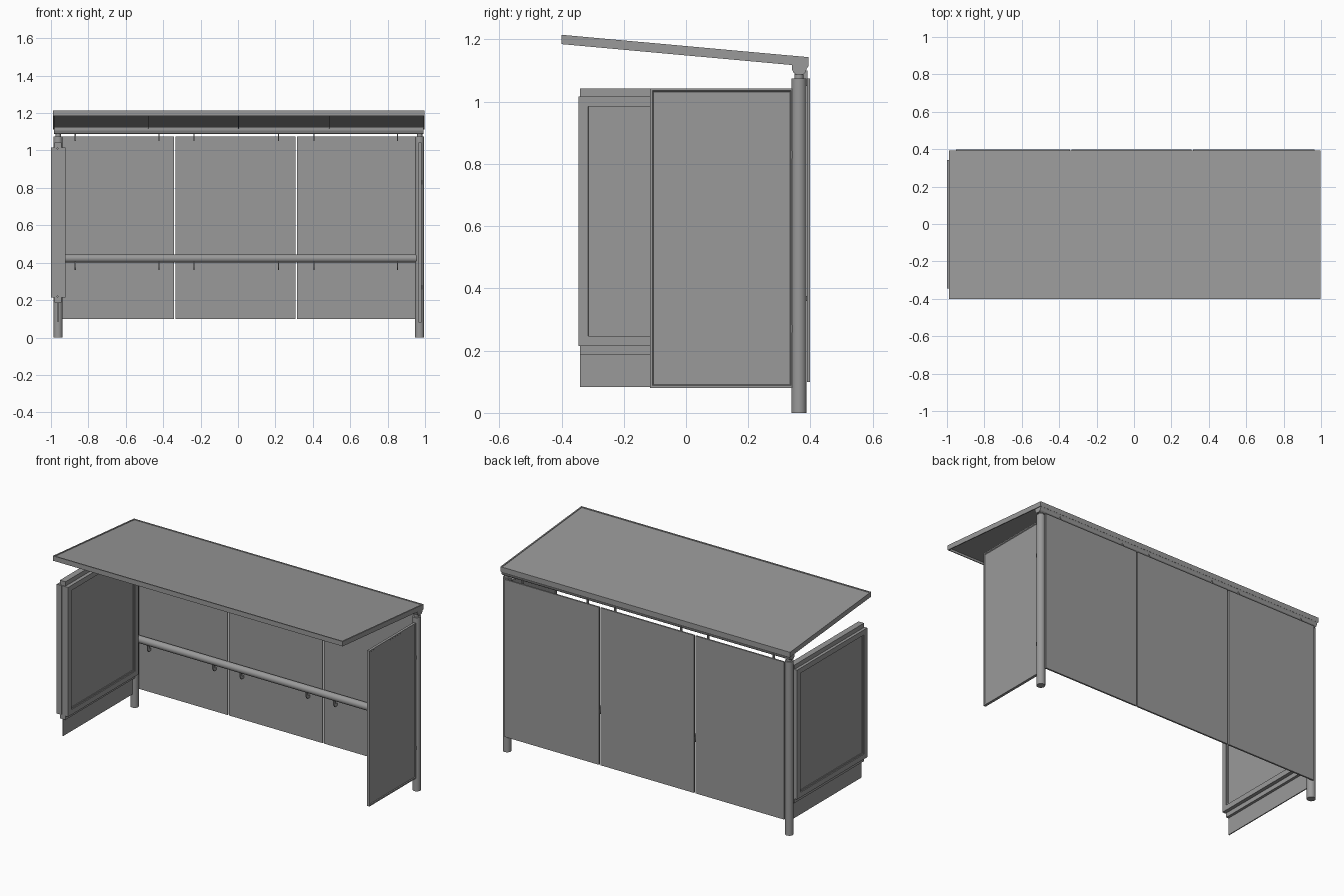
import bpy, bmesh
from mathutils import Vector

if "Cube" in bpy.data.objects:
    bpy.data.objects.remove(bpy.data.objects["Cube"])

# Dark grey paint shared by all parts
paint = bpy.data.materials.new("dark_grey_paint")
paint.diffuse_color = (0.32, 0.32, 0.32, 1)
paint.use_nodes = True
paint.node_tree.nodes["Principled BSDF"].inputs["Base Color"].default_value = paint.diffuse_color


def make(name, bm):
    bmesh.ops.recalc_face_normals(bm, faces=bm.faces)
    me = bpy.data.meshes.new(name)
    bm.to_mesh(me)
    bm.free()
    me.materials.append(paint)
    ob = bpy.data.objects.new(name, me)
    bpy.context.collection.objects.link(ob)
    return ob


def extrude_x(name, pts, x0, x1):
    """Extrude a (y, z) profile along x."""
    bm = bmesh.new()
    f = bm.faces.new([bm.verts.new((x0, y, z)) for y, z in pts])
    r = bmesh.ops.extrude_face_region(bm, geom=[f])
    vs = [v for v in r["geom"] if isinstance(v, bmesh.types.BMVert)]
    bmesh.ops.translate(bm, verts=vs, vec=(x1 - x0, 0, 0))
    return make(name, bm)


def box(name, x0, x1, y0, y1, z0, z1):
    return extrude_x(name, [(y0, z0), (y1, z0), (y1, z1), (y0, z1)], x0, x1)


def tube(name, a, b, r, n=24):
    a, b = Vector(a), Vector(b)
    bpy.ops.mesh.primitive_cylinder_add(vertices=n, radius=r, depth=(b - a).length, location=(a + b) / 2)
    ob = bpy.context.object
    ob.name = name
    ob.rotation_euler = (b - a).to_track_quat('Z', 'Y').to_euler()
    ob.data.materials.append(paint)
    bpy.ops.object.shade_smooth_by_angle()
    return ob


def inset_faces(ob, axis, signs, steps):
    """Inset the faces pointing along axis, each step being (thickness, depth)."""
    bm = bmesh.new()
    bm.from_mesh(ob.data)
    bm.normal_update()
    faces = [f for f in bm.faces if any(f.normal[axis] * s > 0.9 for s in signs)]
    for f in faces:
        for t, d in steps:
            bmesh.ops.inset_region(bm, faces=[f], thickness=t, depth=0)
            bmesh.ops.translate(bm, verts=f.verts[:], vec=f.normal * d)
    bm.to_mesh(ob.data)
    bm.free()


# Sloping roof slab with a rimmed top, a shallow recess below and cross ribs
def top(y):
    return 1.215 - 0.0906 * (y + 0.4)


Y0, Y1, T = -0.4, 0.393, 0.03
roof = extrude_x("roof", [(Y0, top(Y0) - T), (Y1, top(Y1) - T), (Y1, top(Y1)), (Y0, top(Y0))], -0.988, 0.997)
inset_faces(roof, 2, [-1], [(0.008, 0), (0.001, -0.012)])
inset_faces(roof, 2, [1], [(0.012, 0), (0.0005, -0.003)])
for i, x in enumerate((-0.48, 0.003, 0.488)):
    extrude_x(f"roof_rib_{i}", [(-0.39, top(-0.39) - T), (0.36, top(0.36) - T),
                                (0.36, top(0.36) - 0.015), (-0.39, top(-0.39) - 0.015)], x - 0.002, x + 0.002)

# Gutter beam along the back
extrude_x("gutter_beam", [(0.340, 1.118), (0.340, 1.106), (0.345, 1.094), (0.353, 1.087), (0.376, 1.087),
                          (0.384, 1.094), (0.388, 1.106), (0.393, 1.115), (0.393, 1.125), (0.340, 1.125)],
          -0.983, 0.993)

# Round posts with narrow necks
PY = 0.363
for side, x in (("left", -0.962), ("right", 0.971)):
    tube(f"{side}_post", (x, PY, 0), (x, PY, 1.075), 0.0245, 32)
    tube(f"{side}_post_neck", (x, PY, 1.07), (x, PY, 1.095), 0.015)

# Back panels
for i, (a, b) in enumerate(((-0.951, -0.343), (-0.334, 0.308), (0.316, 0.964))):
    box(f"back_panel_{i}", a, b, 0.389, 0.399, 0.1, 1.075)

# Leaning rail and the brackets holding the panels
tube("lean_rail", (-0.945, PY, 0.423), (0.955, PY, 0.423), 0.022, 32)
for i, x in enumerate((-0.870, -0.422, -0.235, 0.217, 0.406, 0.852)):
    extrude_x(f"rail_bracket_{i}", [(0.355, 0.41), (0.355, 0.375), (0.365, 0.36), (0.391, 0.36), (0.391, 0.375),
                                    (0.371, 0.378), (0.371, 0.41)], x - 0.003, x + 0.003)
    box(f"top_bracket_{i}", x - 0.003, x + 0.003, 0.375, 0.391, 1.05, 1.1)

# Right side panel: thin sheet in a frame, with small clips
side = box("right_side_panel", 0.965, 0.981, -0.115, 0.345, 0.08, 1.043)
inset_faces(side, 0, [-1, 1], [(0.011, 0), (0.005, -0.004)])
for i, z in enumerate((0.27, 0.83)):
    box(f"panel_clip_{i}", 0.963, 0.983, 0.338, 0.352, z - 0.012, z + 0.012)

# Left display case: two leaves with recessed windows around a core
core = box("case_core", -0.972, -0.958, -0.338, 0.335, 0.222, 1.009)
for name, x0, x1, s in (("case_outer_leaf", -1.0, -0.967, -1), ("case_inner_leaf", -0.962, -0.922, 1)):
    leaf = box(name, x0, x1, -0.346, 0.341, 0.215, 1.016)
    inset_faces(leaf, 0, [s], [(0.045, 0), (0.0003, -0.005), (0.012, 0), (0.0003, -0.004)])

# Rails above and below the case, and the skirt sheet
box("case_bottom_rail", -0.982, -0.944, -0.34, 0.341, 0.188, 0.217)
box("case_top_rail", -0.982, -0.944, -0.34, 0.341, 1.014, 1.043)
box("case_skirt", -0.966, -0.960, -0.34, 0.341, 0.083, 0.19)
